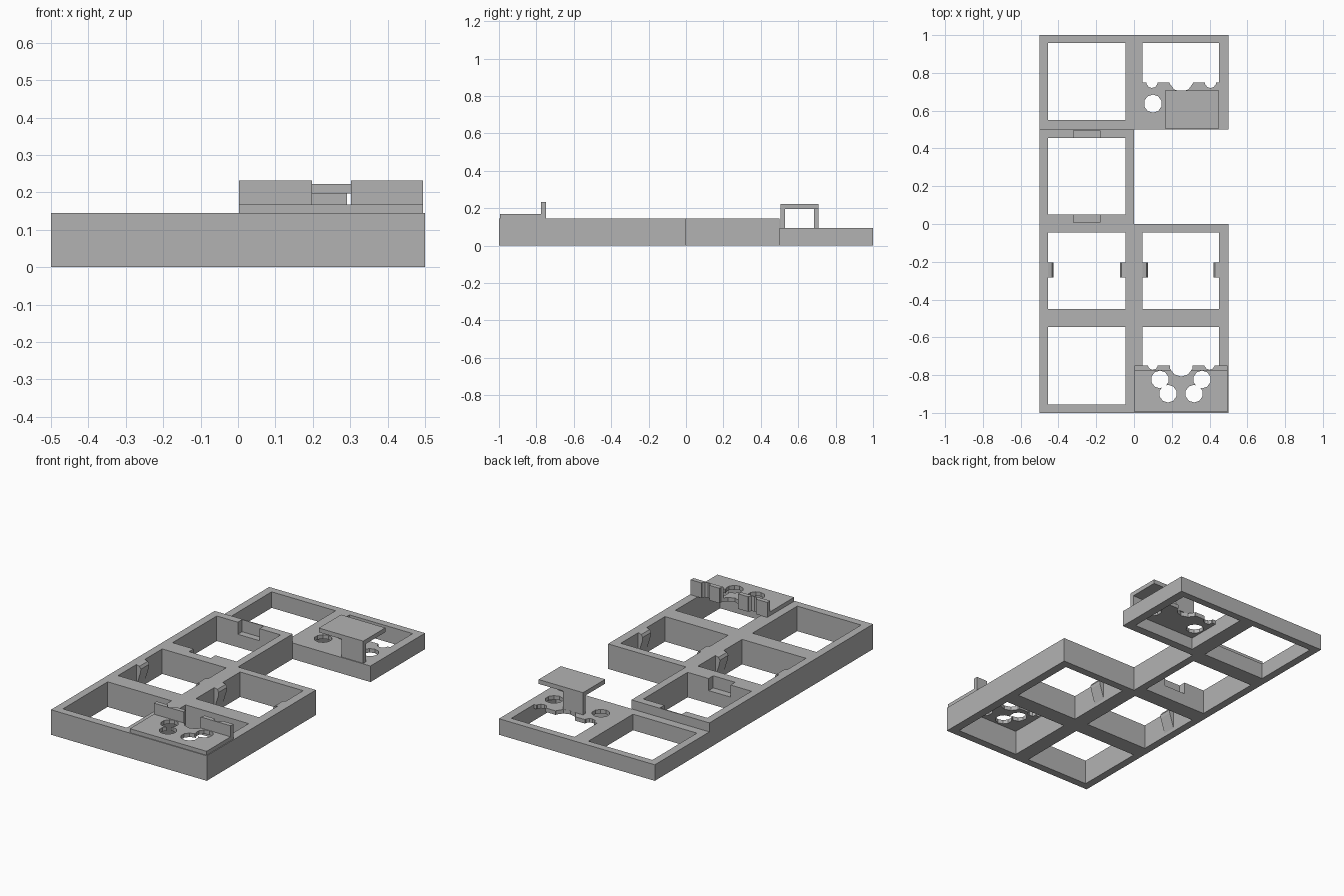
import bpy
import bmesh
import math

cube = bpy.data.objects.get("Cube")
if cube:
    bpy.data.objects.remove(cube, do_unlink=True)

grey = bpy.data.materials.new("plain_grey")
grey.use_nodes = True
colour = (0.45, 0.45, 0.45, 1)
grey.diffuse_color = colour
grey.node_tree.nodes["Principled BSDF"].inputs["Base Color"].default_value = colour


def prism(name, outline, low, high, axis="z"):
    """Extrude an outline along z, or an (x, z) outline along y."""
    bm = bmesh.new()
    place = (lambda a, b: (a, b, low)) if axis == "z" else (lambda a, b: (a, low, b))
    face = bm.faces.new([bm.verts.new(place(a, b)) for a, b in outline])
    side = bmesh.ops.extrude_face_region(bm, geom=[face])["geom"]
    moved = [v for v in side if isinstance(v, bmesh.types.BMVert)]
    step = (0, 0, high - low) if axis == "z" else (0, high - low, 0)
    bmesh.ops.translate(bm, verts=moved, vec=step)
    bmesh.ops.recalc_face_normals(bm, faces=bm.faces)
    mesh = bpy.data.meshes.new(name)
    bm.to_mesh(mesh)
    bm.free()
    mesh.materials.append(grey)
    obj = bpy.data.objects.new(name, mesh)
    bpy.context.collection.objects.link(obj)
    return obj


def box(name, x, y, z):
    corners = [(x[0], y[0]), (x[1], y[0]), (x[1], y[1]), (x[0], y[1])]
    return prism(name, corners, z[0], z[1])


def drill(x, y, r, sides=10):
    turn = 2 * math.pi / sides
    ring = [(x + r * math.cos((i + 0.5) * turn), y + r * math.sin((i + 0.5) * turn))
            for i in range(sides)]
    return prism("cutter", ring, -0.1, 0.4)


def cut(obj, cutters):
    """Subtract each cutter, then discard it."""
    bpy.context.view_layer.objects.active = obj
    for cutter in cutters:
        mod = obj.modifiers.new("cut", "BOOLEAN")
        mod.operation = "DIFFERENCE"
        mod.solver = "EXACT"
        mod.object = cutter
        bpy.ops.object.modifier_apply(modifier=mod.name)
        bpy.data.objects.remove(cutter, do_unlink=True)


# Cell openings
LEFT, RIGHT = (-0.455, -0.045), (0.045, 0.45)
ROWS = [(-0.955, -0.545), (-0.45, -0.045), (0.05, 0.455), (0.55, 0.958)]
TOP, BACK_TOP = 0.145, 0.093


def opening(x, y):
    return box("cutter", x, y, (-0.1, 0.4))


# Tall frame, with one corner cell left out
frame = prism("tall_frame", [(-0.5, -1), (0.5, -1), (0.5, 0), (0, 0), (0, 0.5), (-0.5, 0.5)],
              0, TOP)
cut(frame, [opening(LEFT, row) for row in ROWS[:3]] + [opening(RIGHT, row) for row in ROWS[:2]])

# Latch recesses in the walls of the third left cell
cut(frame, [box("cutter", (-0.32, -0.18), y, (0.075, 0.3))
            for y in [(0.008, 0.07), (0.44, 0.494)]])

# Low back frame
back = box("low_back_frame", (-0.5, 0.5), (0.5, 1), (0, BACK_TOP))
cut(back, [opening(LEFT, ROWS[3])])
well = box("cutter", RIGHT, ROWS[3], (-0.1, 0.07))
mouth = opening(RIGHT, (0.75, ROWS[3][1]))
cut(back, [well, mouth])
cut(back, [drill(0.1, 0.637, 0.048), drill(0.4, 0.637, 0.048), drill(0.25, 0.765, 0.065),
           drill(0.095, 0.75, 0.03), drill(0.405, 0.75, 0.03)])

# Table over the back plate, on two offset legs
box("table_top", (0.165, 0.45), (0.505, 0.708), (0.197, 0.222))
box("table_front_leg", (0.31, 0.45), (0.505, 0.53), (BACK_TOP, 0.197))
box("table_back_leg", (0.165, 0.292), (0.684, 0.708), (BACK_TOP, 0.197))

# Front plate with an upright lip along its rear edge
holes = [(0.137, -0.823), (0.18, -0.898), (0.36, -0.823), (0.318, -0.898)]
plate = box("front_plate", (0.003, 0.495), (-0.995, -0.749), (TOP, 0.168))
cut(plate, [drill(x, y, 0.047) for x, y in holes])
parts = [plate]
for side, x in (("right", (0.003, 0.2)), ("left", (0.3, 0.495))):
    parts.append(box(side + "_lip", x, (-0.775, -0.749), (0.168, 0.232)))
for part in parts:
    cut(part, [drill(0.25, -0.745, 0.063), drill(0.1, -0.745, 0.027), drill(0.4, -0.745, 0.027)])

# Snap wedges on the facing walls of the second row
profile = [(0, 0.02), (0.027, 0.105), (0.029, 0.125), (0.02, 0.14), (0, TOP)]
for name, (low, high) in (("right", LEFT), ("left", RIGHT)):
    for end, wall, sign in (("a", low, 1), ("b", high, -1)):
        prism(f"{name}_snap_{end}", [(wall + sign * d, z) for d, z in profile],
              -0.282, -0.205, axis="y")
